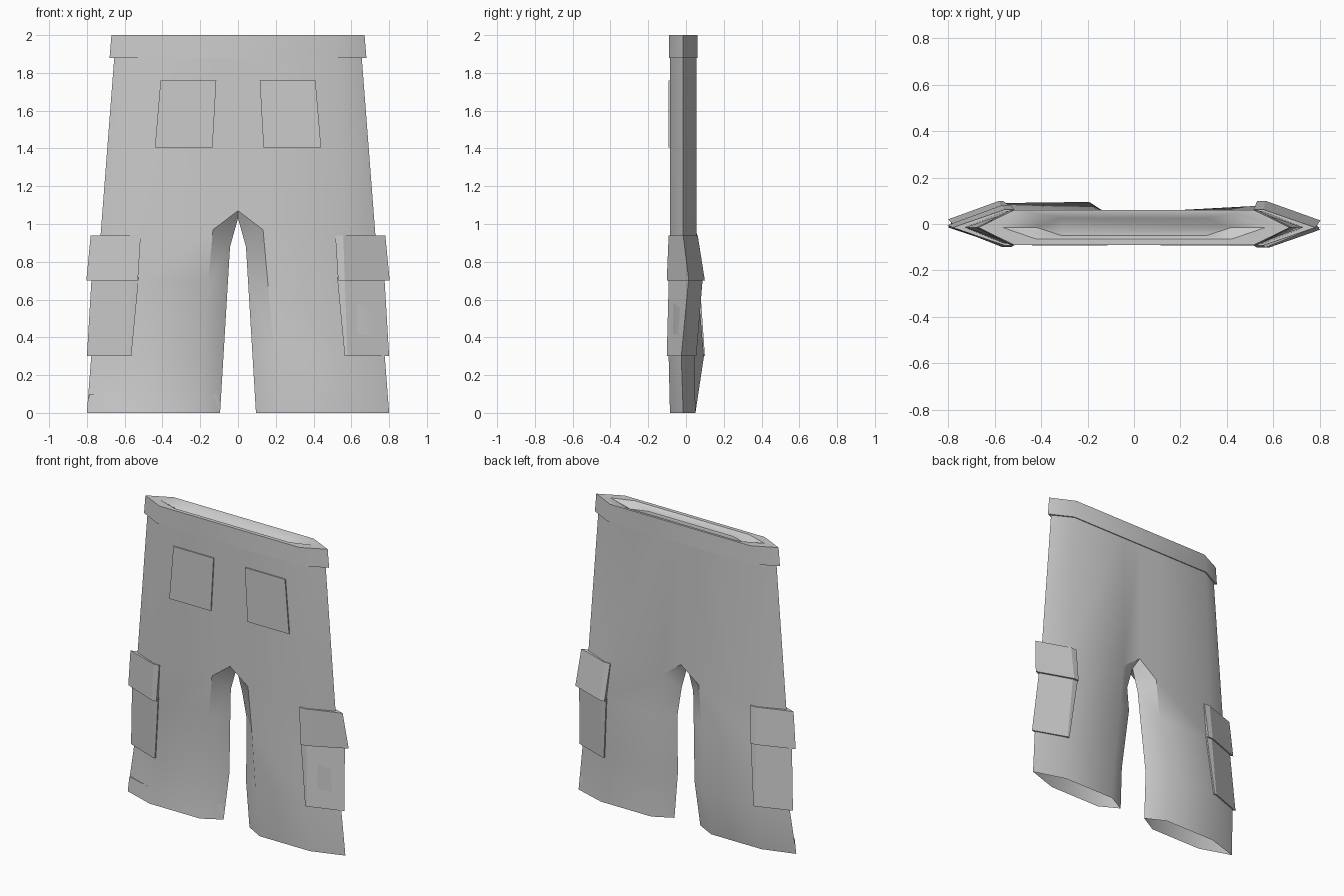
import bpy, bmesh
from mathutils import Vector

cube = bpy.data.objects.get("Cube")
if cube:
    bpy.data.objects.remove(cube)

cloth = bpy.data.materials.new("grey_cloth")
cloth.use_nodes = True
cloth.diffuse_color = (0.6, 0.6, 0.6, 1)
cloth.node_tree.nodes["Principled BSDF"].inputs["Base Color"].default_value = (0.6, 0.6, 0.6, 1)

FRONT, MID, BACK = -0.085, -0.015, 0.055

# Leg depth by height: front, middle, outer back, inner back
LEG = {
    1: {0.0: (-.085, -.015, .05, .05), 0.3: (-.092, -.025, .045, .045),
        0.7: (-.082, .015, .08, .058), 0.94: (FRONT, MID, BACK, BACK)},
    -1: {0.0: (-.085, -.015, .05, .05), 0.3: (-.055, .02, .09, .095),
         0.7: (-.08, -.005, .062, .06), 0.94: (FRONT, MID, BACK, BACK)},
}


def side_x(z):
    return 0.80 - 0.077 * z


def corner_x(z):
    return 0.59 - 0.035 * z


def finish(name, bm, angle=0.6):
    bmesh.ops.remove_doubles(bm, verts=bm.verts, dist=0.0005)
    bmesh.ops.recalc_face_normals(bm, faces=bm.faces)
    mesh = bpy.data.meshes.new(name)
    bm.to_mesh(mesh)
    bm.free()
    mesh.materials.append(cloth)
    ob = bpy.data.objects.new(name, mesh)
    bpy.context.collection.objects.link(ob)
    bpy.ops.object.select_all(action='DESELECT')
    ob.select_set(True)
    bpy.context.view_layer.objects.active = ob
    bpy.ops.object.shade_smooth_by_angle(angle=angle)
    return ob


def loft(name, rings, angle=0.6):
    """Closed skin through rings of equal length, capped at both ends."""
    bm = bmesh.new()
    rows = [[bm.verts.new(p) for p in ring] for ring in rings]
    n = len(rows[0])
    for a, b in zip(rows, rows[1:]):
        for i in range(n):
            j = (i + 1) % n
            bm.faces.new((a[i], a[j], b[j], b[i]))
    bm.faces.new(rows[0])
    bm.faces.new(rows[-1])
    return finish(name, bm, angle)


# Trousers: each leg and half of the seat, front and back
bm = bmesh.new()


def face(*points):
    bm.faces.new([bm.verts.new(p) for p in points])


for s, table in LEG.items():
    for back in (False, True):
        rows = []
        for z, (f, m, bo, bi) in table.items():
            top = z > 0.9
            y_out, y_in = (bo, bi) if back else (f, f)
            zi, zt = (0.97, 0.88) if top else (z, z)
            rows.append([Vector(p) for p in (
                (s * side_x(z), m, z), (s * corner_x(z), y_out, z),
                (s * (0.22 - 0.09 * zi), y_in, zi), (s * (0.095 - 0.06 * zt), m, zt))])
        for a, b in zip(rows, rows[1:]):
            for i in range(3):
                face(a[i], a[i + 1], b[i + 1], b[i])
        # Seat panel above the leg, and the slanted crotch underside
        y = BACK if back else FRONT
        zt = 1.93
        waist = [(s * side_x(zt), MID, zt), (s * corner_x(zt), y, zt),
                 (s * 0.13, y, zt), (0, y, zt)]
        crotch, leg = (0, y, 1.07), rows[-1]
        cols = leg[:3] + [crotch]
        for i in range(3):
            face(cols[i], cols[i + 1], waist[i + 1], waist[i])
        face(leg[2], leg[3], (0, MID, 1.03), crotch)
bmesh.ops.remove_doubles(bm, verts=bm.verts, dist=0.0005)

# Hollow hems
hem_edges = [e for e in bm.edges if all(v.co.z < 0.001 for v in e.verts)]
hems = bmesh.ops.contextual_create(bm, geom=hem_edges)["faces"]
bmesh.ops.recalc_face_normals(bm, faces=bm.faces)
bmesh.ops.inset_individual(bm, faces=hems, thickness=0.012)
for hem in hems:
    for v in hem.verts:
        v.co.z += 0.1
finish("trousers", bm)


# Waistband with a shallow recessed top
def waist_ring(tip, corner, front, back, z):
    return [(-tip, MID, z), (-corner, front, z), (corner, front, z),
            (tip, MID, z), (corner, back, z), (-corner, back, z)]


loft("waistband", [
    waist_ring(.68, .53, -.091, .061, 1.88),
    waist_ring(.67, .515, -.091, .061, 2.0),
    waist_ring(.565, .42, -.065, .045, 2.0),
    waist_ring(.42, .31, -.05, .025, 1.965)])


# Cargo pockets and their flaps wrap around the outside of each leg
def wrap_ring(s, z, level, grow, inner, tip):
    f, m, b, _ = LEG[s][level]
    c = corner_x(z)
    return [(s * inner, f - grow, z), (s * c, f - grow, z), (s * tip, m, z),
            (s * c, b + grow, z), (s * inner, b + grow, z)]


for s, label in ((1, "left"), (-1, "right")):
    loft(label + "_cargo_pocket", [
        wrap_ring(s, 0.30, 0.3, .010, .565, .80),
        wrap_ring(s, 0.72, 0.7, .009, .525, .775)], 0.3)
    loft(label + "_pocket_flap", [
        wrap_ring(s, 0.70, 0.7, .020, .53, .803),
        wrap_ring(s, 0.94, 0.94, .007, .515, .78)], 0.3)

    # Flat patch pocket on the front
    outline = [(.135, 1.405), (.44, 1.405), (.41, 1.76), (.115, 1.76)]
    loft(label + "_front_pocket", [
        [(s * x, y, z) for x, z in outline] for y in (FRONT + .001, FRONT - .008)], 0.3)
